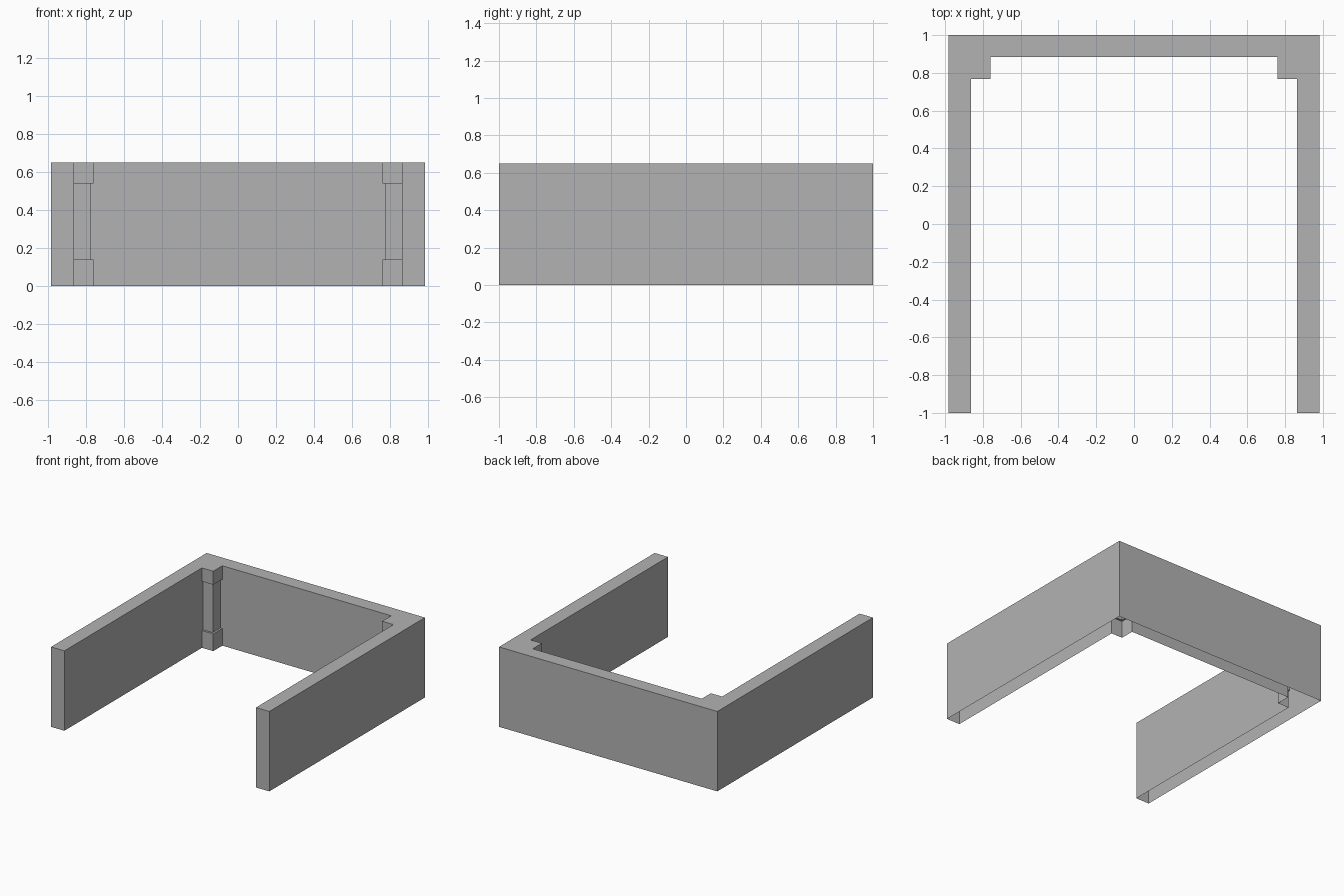
import bpy, bmesh

if "Cube" in bpy.data.objects:
    bpy.data.objects.remove(bpy.data.objects["Cube"])

X_OUT, X_IN, Y_IN, HEIGHT = 0.982, 0.862, 0.884, 0.65


def outline(cx, cy):
    """U-shaped plan; cx, cy is the inner corner of the corner posts."""
    half = [(X_OUT, 1), (X_OUT, -1), (X_IN, -1), (X_IN, cy), (cx, cy), (cx, Y_IN)]
    return half + [(-x, y) for x, y in reversed(half)]


block = outline(0.76, 0.767)    # post base and cap
shaft = outline(0.776, 0.784)   # slimmer post middle
levels = [(0, block), (0.14, block), (0.14, shaft),
          (0.54, shaft), (0.54, block), (HEIGHT, block)]

# Hollow wall shell, open underneath, with ledges where the posts step in
bm = bmesh.new()
rings = [[bm.verts.new((x, y, z)) for x, y in plan] for z, plan in levels]
for lower, upper in zip(rings, rings[1:]):
    for i in range(len(lower)):
        j = (i + 1) % len(lower)
        face = bm.faces.new((lower[j], lower[i], upper[i], upper[j]))
        if face.calc_area() < 1e-6:
            bm.faces.remove(face)
bm.faces.new(list(reversed(rings[-1])))   # top
bmesh.ops.remove_doubles(bm, verts=bm.verts, dist=1e-5)

mesh = bpy.data.meshes.new("corner_wall")
bm.to_mesh(mesh)
bm.free()
wall = bpy.data.objects.new("corner_wall", mesh)
bpy.context.collection.objects.link(wall)

grey = bpy.data.materials.new("plain_grey")
grey.diffuse_color = (0.45, 0.45, 0.45, 1)
grey.use_nodes = True
grey.node_tree.nodes["Principled BSDF"].inputs["Base Color"].default_value = grey.diffuse_color
mesh.materials.append(grey)
